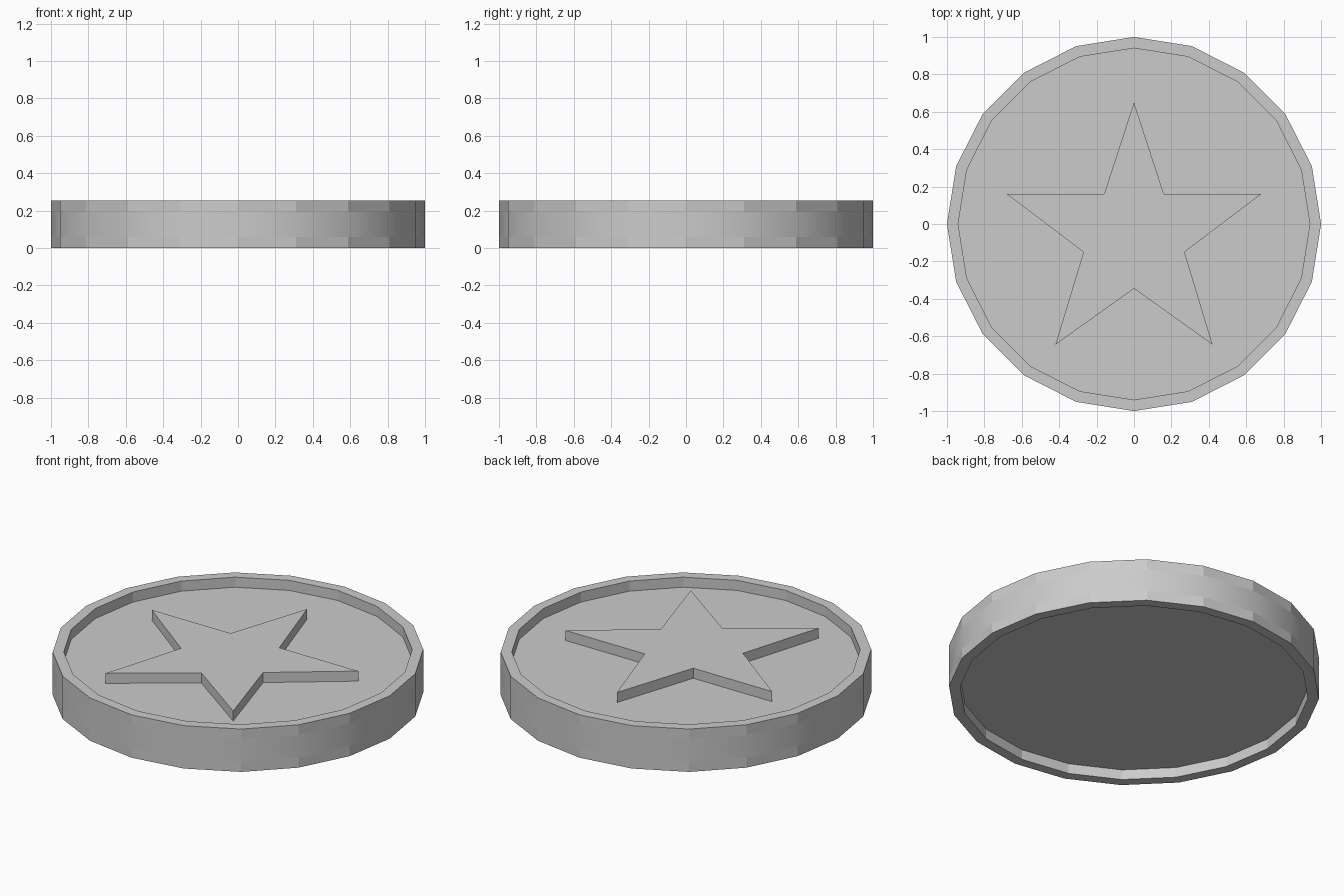
import bpy, bmesh
from math import cos, sin, tau

if "Cube" in bpy.data.objects:
    bpy.data.objects.remove(bpy.data.objects["Cube"])

SIDES, R, R_IN = 20, 1.0, 0.94
TOP, LIP = 0.255, 0.06
FLOOR = TOP - LIP


def make_object(name, bm):
    bmesh.ops.recalc_face_normals(bm, faces=bm.faces[:])
    mesh = bpy.data.meshes.new(name)
    bm.to_mesh(mesh)
    bm.free()
    obj = bpy.data.objects.new(name, mesh)
    bpy.context.collection.objects.link(obj)
    return obj


# Disc: turned profile with a raised lip on both faces
profile = [(R_IN, LIP), (R_IN, 0), (R, 0), (R, LIP),
           (R, FLOOR), (R, TOP), (R_IN, TOP), (R_IN, FLOOR)]
bm = bmesh.new()
rings = [[bm.verts.new((r * cos(tau * i / SIDES), r * sin(tau * i / SIDES), z))
          for i in range(SIDES)] for r, z in profile]
for k, (a, b) in enumerate(zip(rings, rings[1:])):
    for i in range(SIDES):
        j = (i + 1) % SIDES
        face = bm.faces.new((a[i], a[j], b[j], b[i]))
        face.smooth = k == 3  # only the middle band of the edge is smooth
bm.faces.new(rings[0])
bm.faces.new(rings[-1])
make_object("disc", bm)

# Star: mirrored half outline, raised from the recessed face
half = [(0.16, 0.16), (0.68, 0.16), (0.27, -0.15), (0.42, -0.645)]
outline = ([(0, 0.65)] + half + [(0, -0.345)]
           + [(-x, y) for x, y in reversed(half)])
bm = bmesh.new()
low = [bm.verts.new((x, y, FLOOR)) for x, y in outline]
high = [bm.verts.new((x, y, TOP)) for x, y in outline]
n = len(outline)
for i in range(n):
    j = (i + 1) % n
    bm.faces.new((low[j], low[i], high[i], high[j]))
bm.faces.new(high[::-1])
make_object("raised_star", bm)
